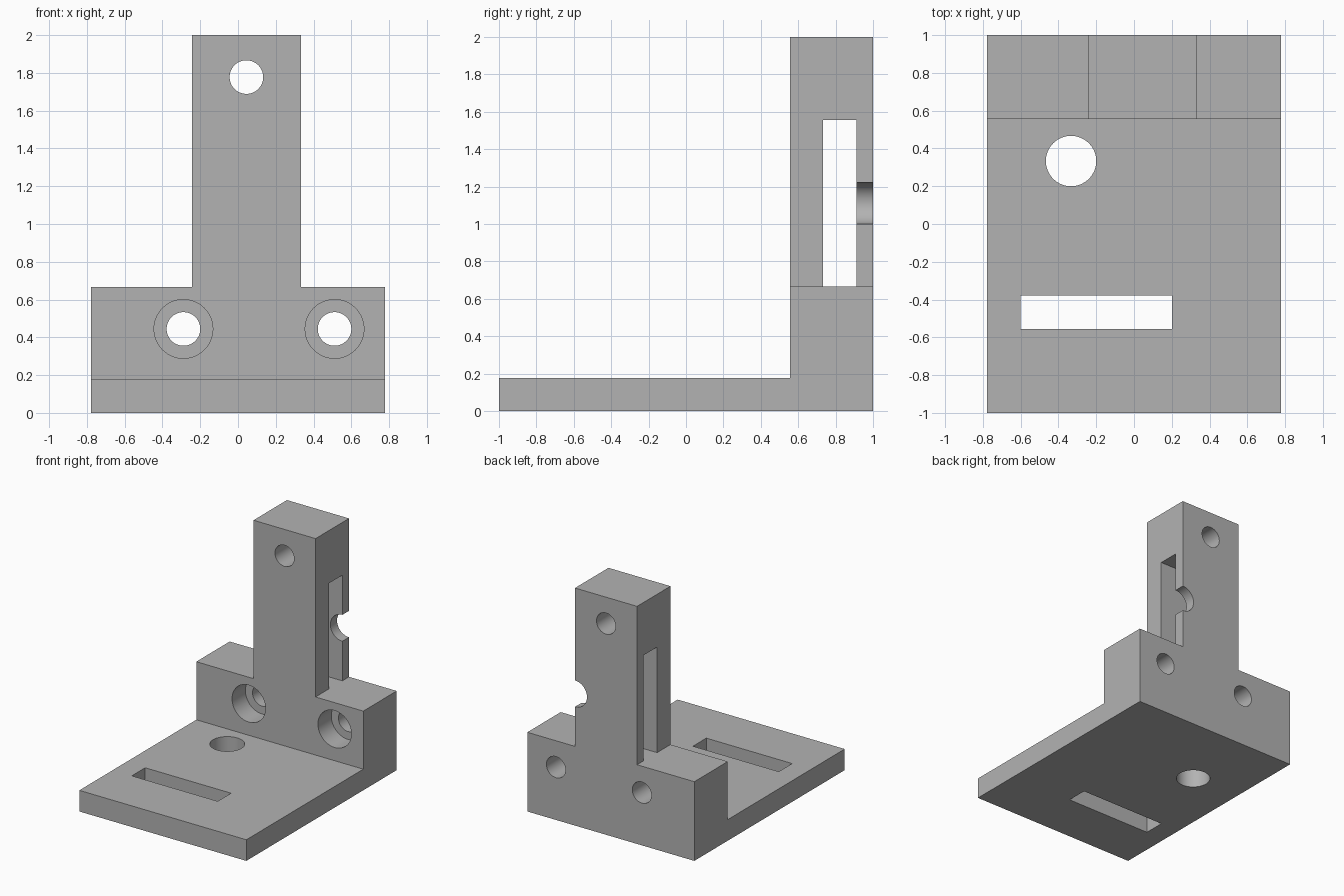
import bpy, bmesh, math
from mathutils import Matrix, Vector

MM = 2 / 90  # the bracket is laid out in millimetres, 90 mm long

cube = bpy.data.objects.get("Cube")
if cube:
    bpy.data.objects.remove(cube, do_unlink=True)

grey = bpy.data.materials.new("plain grey")
grey.use_nodes = True
colour = (0.45, 0.45, 0.45, 1)
grey.diffuse_color = colour
grey.node_tree.nodes["Principled BSDF"].inputs["Base Color"].default_value = colour


def make_object(name, bm):
    bmesh.ops.scale(bm, vec=(MM, MM, MM), verts=bm.verts)
    bmesh.ops.recalc_face_normals(bm, faces=bm.faces)
    mesh = bpy.data.meshes.new(name)
    bm.to_mesh(mesh)
    bm.free()
    mesh.materials.append(grey)
    obj = bpy.data.objects.new(name, mesh)
    bpy.context.collection.objects.link(obj)
    return obj


def box(name, low, high):
    low, high = Vector(low), Vector(high)
    bm = bmesh.new()
    bmesh.ops.create_cube(bm, size=1)
    bmesh.ops.scale(bm, vec=high - low, verts=bm.verts)
    bmesh.ops.translate(bm, vec=(low + high) / 2, verts=bm.verts)
    return make_object(name, bm)


def cylinder(name, centre, radius, depth, along_y=True):
    bm = bmesh.new()
    turn = Matrix.Rotation(math.pi / 2, 4, "X") if along_y else Matrix()
    bmesh.ops.create_cone(bm, cap_ends=True, segments=64, radius1=radius,
                          radius2=radius, depth=depth,
                          matrix=Matrix.Translation(centre) @ turn)
    return make_object(name, bm)


# L-shaped body: side profile extruded across the width
bm = bmesh.new()
profile = [(-45, 0), (45, 0), (45, 90), (25, 90), (25, 8), (-45, 8)]
side = bm.faces.new([bm.verts.new((-35, y, z)) for y, z in profile])
sweep = bmesh.ops.extrude_face_region(bm, geom=[side])
bmesh.ops.translate(bm, vec=(70, 0, 0),
                    verts=[v for v in sweep["geom"] if isinstance(v, bmesh.types.BMVert)])
bracket = make_object("bracket_body", bm)

cutters = [
    # shoulders either side of the column
    box("left_shoulder_cut", (15, 20, 30), (40, 50, 95)),
    box("right_shoulder_cut", (-40, 20, 30), (-11, 50, 95)),
    # slots through the column and the base plate
    box("column_slot_cut", (-20, 33, 30), (20, 41, 70)),
    box("base_slot_cut", (-27, -25, -2), (9, -17, 12)),
    # round hole in the base plate
    cylinder("base_hole_cut", (-15, 15, 4), 6, 12, along_y=False),
    # hole near the top of the column and half-round notch in its rear wall
    cylinder("top_hole_cut", (2, 35, 80), 4, 30),
    cylinder("rear_notch_cut", (15, 42, 50), 5, 10),
]
# counterbored bolt holes
for label, x in (("right", -13), ("left", 23)):
    cutters.append(cylinder(label + "_bolt_hole_cut", (x, 35, 20), 4, 30))
    cutters.append(cylinder(label + "_counterbore_cut", (x, 28, 20), 7, 10))

bpy.ops.object.select_all(action="DESELECT")
bpy.context.view_layer.objects.active = bracket
bracket.select_set(True)
for cutter in cutters:
    cutter.hide_render = True
    cut = bracket.modifiers.new(cutter.name, "BOOLEAN")
    cut.operation, cut.solver, cut.object = "DIFFERENCE", "EXACT", cutter
    bpy.ops.object.modifier_apply(modifier=cut.name)
    bpy.data.objects.remove(cutter, do_unlink=True)

bpy.ops.object.shade_smooth_by_angle(angle=math.radians(30))
